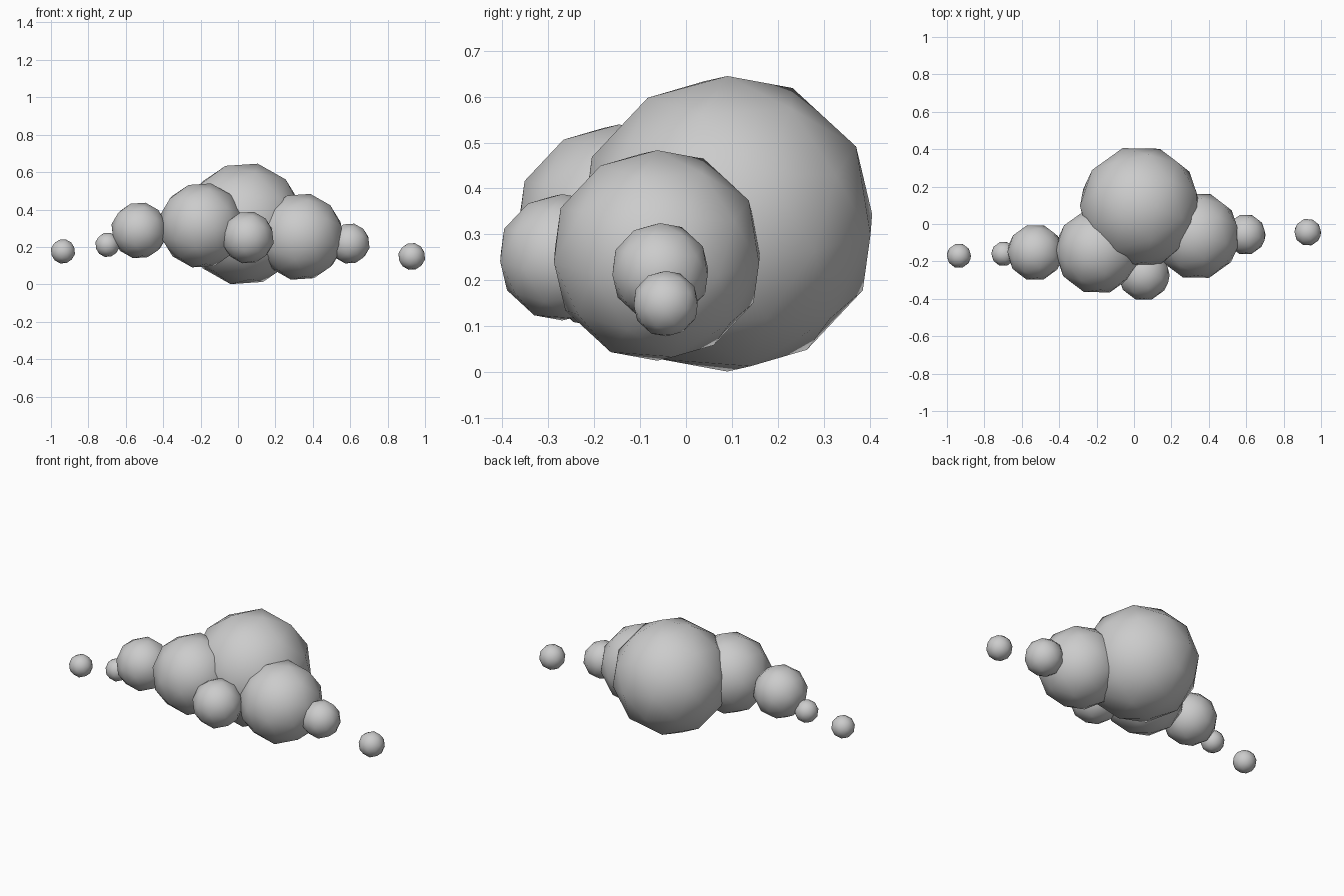
import bpy
import math
from mathutils import Matrix, Vector

cube = bpy.data.objects.get("Cube")
if cube:
    bpy.data.objects.remove(cube, do_unlink=True)

# Single grey material
grey = bpy.data.materials.new("cloud_grey")
grey.use_nodes = True
colour = (0.6, 0.6, 0.6, 1.0)
grey.diffuse_color = colour
grey.node_tree.nodes["Principled BSDF"].inputs["Base Color"].default_value = colour

# All puffs share one slight tilt
TILT = Matrix.Rotation(math.radians(12.7), 4, "Y") @ Matrix.Rotation(math.radians(53), 4, "Z")


def puff(name, centre, radius):
    """Smooth-shaded low-poly ball."""
    bpy.ops.mesh.primitive_ico_sphere_add(subdivisions=2, radius=radius)
    ball = bpy.context.object
    ball.name = name
    ball.matrix_world = Matrix.Translation(Vector(centre)) @ TILT
    ball.data.materials.append(grey)
    bpy.ops.object.shade_smooth()
    return ball


# Main body of the cloud
puff("main_puff", (0.033, 0.09, 0.323), 0.33)
puff("left_puff", (0.335, -0.063, 0.254), 0.235)
puff("right_puff", (-0.195, -0.146, 0.315), 0.23)
puff("front_puff", (0.053, -0.27, 0.25), 0.141)

# Tapering tails and detached wisps
puff("right_tail", (-0.528, -0.152, 0.288), 0.152)
puff("right_tail_tip", (-0.698, -0.16, 0.211), 0.066)
puff("right_wisp", (-0.936, -0.17, 0.176), 0.066)
puff("left_tail", (0.597, -0.056, 0.218), 0.109)
puff("left_wisp", (0.929, -0.044, 0.149), 0.073)
